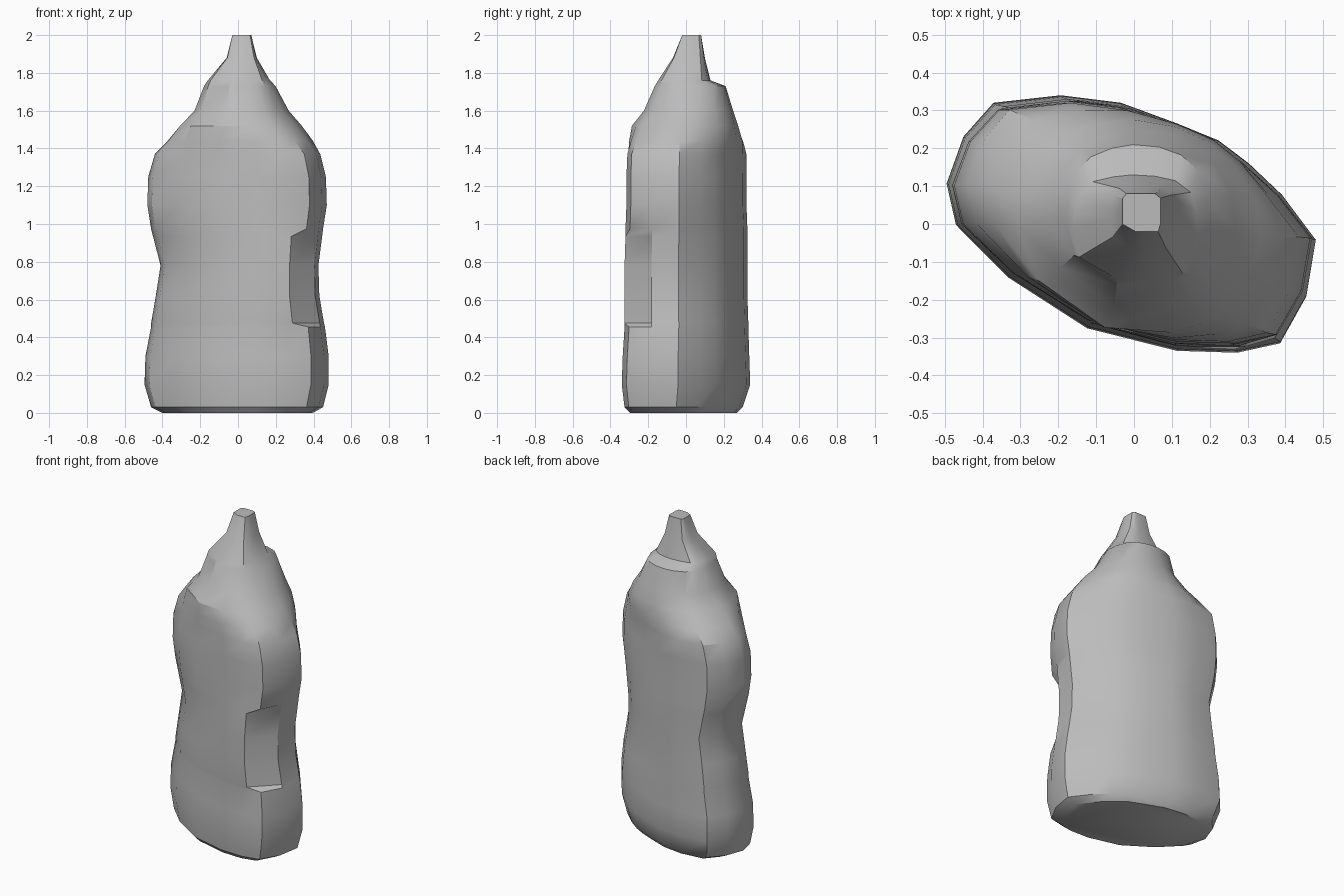
import bpy
import bmesh
import math
from mathutils import Vector

cube = bpy.data.objects.get("Cube")
if cube:
    bpy.data.objects.remove(cube, do_unlink=True)

# Single plain grey colour
grey = bpy.data.materials.new("plain_grey")
grey.use_nodes = True
colour = (0.5, 0.5, 0.5, 1)
grey.diffuse_color = colour
grey.node_tree.nodes["Principled BSDF"].inputs["Base Color"].default_value = colour

# Slanted oval footprint, counter-clockwise
OUTLINE = [(.49, -.04), (.4, .08), (.31, .165), (.23, .225), (.12, .27), (-.03, .325),
           (-.19, .345), (-.37, .325), (-.45, .235), (-.495, .11), (-.47, 0), (-.33, -.14),
           (-.12, -.275), (.12, -.335), (.28, -.34), (.395, -.315), (.465, -.19)]
HALF_X, HALF_Y = .495, .345
FRONT, CORNER = 14, 15  # outline points moved by the corner notch

# Body rings: height, left, right, front, back
BODY = [(0, -.4, .4, -.3, .27), (.03, -.46, .455, -.33, .3), (.15, -.495, .485, -.345, .34),
        (.3, -.49, .485, -.34, .335), (.455, -.46, .465, -.33, .33), (.475, -.46, .46, -.33, .33),
        (.62, -.435, .435, -.33, .325), (.78, -.41, .43, -.33, .325), (.935, -.45, .45, -.325, .325),
        (.975, -.46, .455, -.325, .325), (1.1, -.48, .475, -.32, .32), (1.25, -.475, .47, -.32, .32),
        (1.37, -.44, .44, -.315, .32)]

# Shoulder and spout rings: the same, then how round and how square
TOP = [(1.44, -.38, .4, -.31, .31, .4, 0), (1.52, -.31, .34, -.295, .28, .8, 0),
       (1.6, -.23, .27, -.23, .25, 1, 0), (1.73, -.18, .2, -.17, .21, 1, .2),
       (1.76, -.16, .17, -.15, .13, 1, .4), (1.88, -.06, .1, -.07, .1, 1, .7),
       (2, -.03, .07, -.02, .08, 1, 1)]


def ring_points(z, left, right, front, back, rounded=0, square=0):
    """Fit the footprint to the given limits, easing it to a circle or a square."""
    points = []
    notched = .47 < z < .95
    for i, (x, y) in enumerate(OUTLINE):
        if notched and i == FRONT:
            x, y = .2, -.34
        elif notched and i == CORNER:
            x, y = .31, -.34
        p = Vector((x / HALF_X, y / HALF_Y))
        p = p.lerp(p.normalized(), rounded)
        p = p.lerp(p / max(abs(p.x), abs(p.y)), square)
        points.append(((left + right + p.x * (right - left)) / 2,
                       (front + back + p.y * (back - front)) / 2, z))
    return points


# Loft the rings into one closed bottle
bm = bmesh.new()
rings = [[bm.verts.new(p) for p in ring_points(*row)] for row in BODY + TOP]
count = len(OUTLINE)
for low, high in zip(rings, rings[1:]):
    for i in range(count):
        j = (i + 1) % count
        bm.faces.new((low[i], low[j], high[j], high[i]))
bm.faces.new(rings[0][::-1])
bm.faces.new(rings[-1])
bmesh.ops.recalc_face_normals(bm, faces=bm.faces)
mesh = bpy.data.meshes.new("bottle_body")
bm.to_mesh(mesh)
bm.free()
mesh.materials.append(grey)
bottle = bpy.data.objects.new("bottle_body", mesh)
bpy.context.collection.objects.link(bottle)

# Smooth sides with sharp creases
bpy.ops.object.select_all(action="DESELECT")
bottle.select_set(True)
bpy.context.view_layer.objects.active = bottle
bpy.ops.object.shade_smooth_by_angle(angle=math.radians(32))
